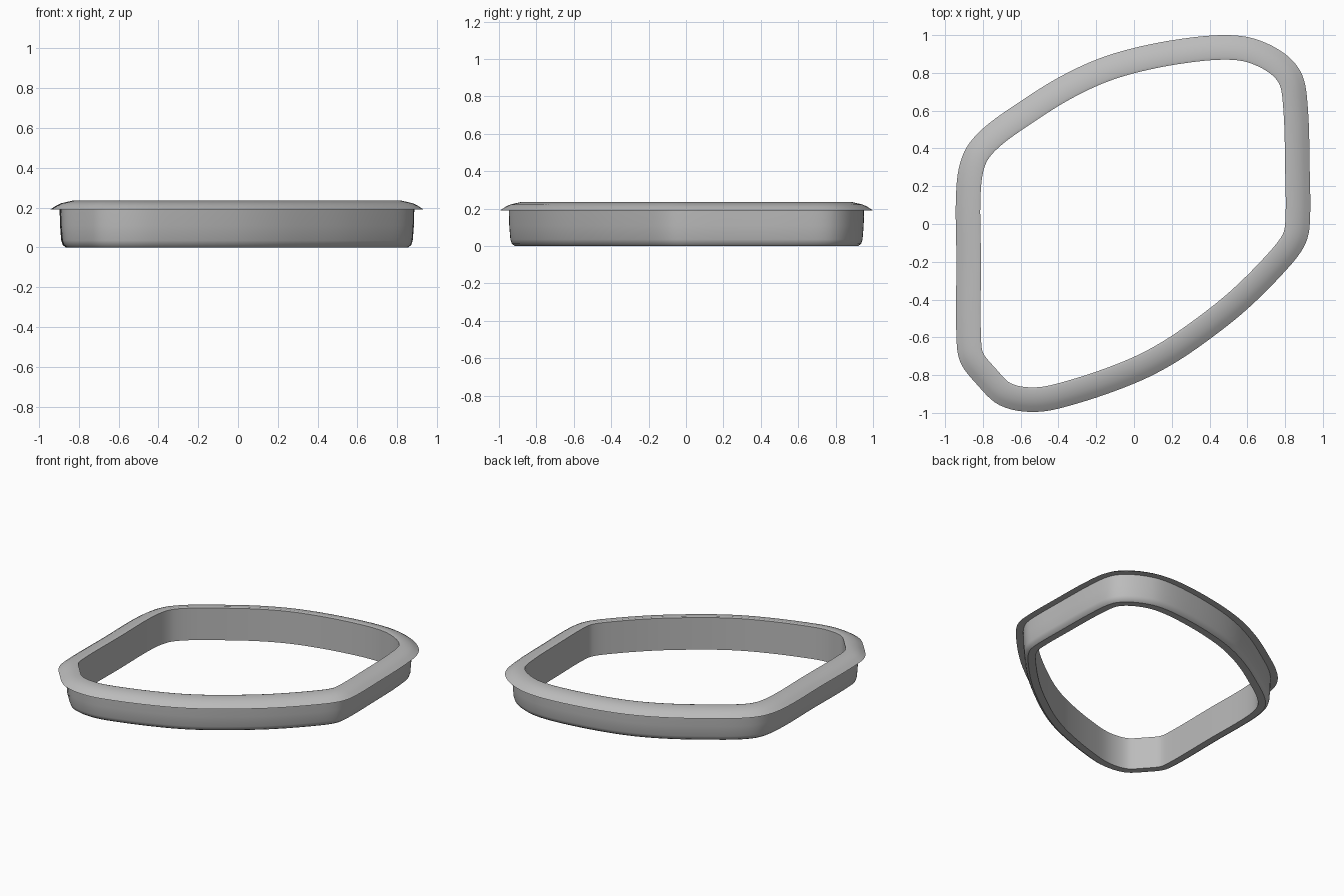
import bpy, bmesh, math
from mathutils import Vector
from mathutils.geometry import interpolate_bezier

cube = bpy.data.objects.get("Cube")
if cube:
    bpy.data.objects.remove(cube, do_unlink=True)

# Outer edge of the flange, clockwise from the left side
outline = [(-.94, -.2), (-.94, .2), (-.9, .38), (-.8, .505), (-.6, .65),
           (-.4, .775), (-.2, .87), (0, .932), (.25, .98), (.48, 1), (.64, .98),
           (.8, .9), (.89, .79), (.92, .62), (.93, .3), (.93, -.01), (.9, -.12),
           (.8, -.25), (.6, -.45), (.4, -.61), (.2, -.745), (0, -.845),
           (-.3, -.95), (-.52, -.995), (-.71, -.96), (-.84, -.84), (-.92, -.73),
           (-.94, -.6)]
# Cross-section: inward distance and height
section = [(.13, 0), (.13, .232), (.115, .236), (.055, .222), (.03, .21), (0, .19),
           (.048, .19), (.05, .11), (.056, .035), (.064, .012), (.08, 0)]


def smooth_loop(points, steps=6):
    """Closed smooth curve through the points."""
    p = [Vector(q) for q in points]
    n = len(p)

    def handle(i, length):
        return (p[(i + 1) % n] - p[i - 1]).normalized() * length / 3
    loop = []
    for i in range(n):
        a, b = p[i], p[(i + 1) % n]
        size = (b - a).length
        curve = interpolate_bezier(a, a + handle(i, size),
                                   b - handle((i + 1) % n, size), b, steps + 1)
        loop += [Vector((v.x, v.y)) for v in curve[:-1]]
    return loop


def inward_normals(loop, reach=3):
    """Normals averaged over neighbouring points."""
    n = len(loop)
    result = []
    for i in range(n):
        t = (loop[(i + reach) % n] - loop[i - reach]).normalized()
        result.append(Vector((t.y, -t.x)))
    return result


# Sweep the section round the outline
loop = smooth_loop(outline)
normals = inward_normals(loop)
bm = bmesh.new()
rings = [[bm.verts.new((*(p + n * d), z)) for d, z in section]
         for p, n in zip(loop, normals)]
for i, ring in enumerate(rings):
    after = rings[(i + 1) % len(rings)]
    for j in range(len(section)):
        k = (j + 1) % len(section)
        bm.faces.new((ring[j], ring[k], after[k], after[j]))
bmesh.ops.recalc_face_normals(bm, faces=bm.faces)
mesh = bpy.data.meshes.new("flanged_ring")
bm.to_mesh(mesh)
bm.free()
ring_obj = bpy.data.objects.new("flanged_ring", mesh)
bpy.context.collection.objects.link(ring_obj)

# Plain grey finish
grey = bpy.data.materials.new("grey")
grey.use_nodes = True
colour = (.5, .5, .5, 1)
grey.diffuse_color = colour
grey.node_tree.nodes["Principled BSDF"].inputs["Base Color"].default_value = colour
mesh.materials.append(grey)

bpy.ops.object.select_all(action='DESELECT')
ring_obj.select_set(True)
bpy.context.view_layer.objects.active = ring_obj
bpy.ops.object.shade_smooth_by_angle(angle=math.radians(35))
